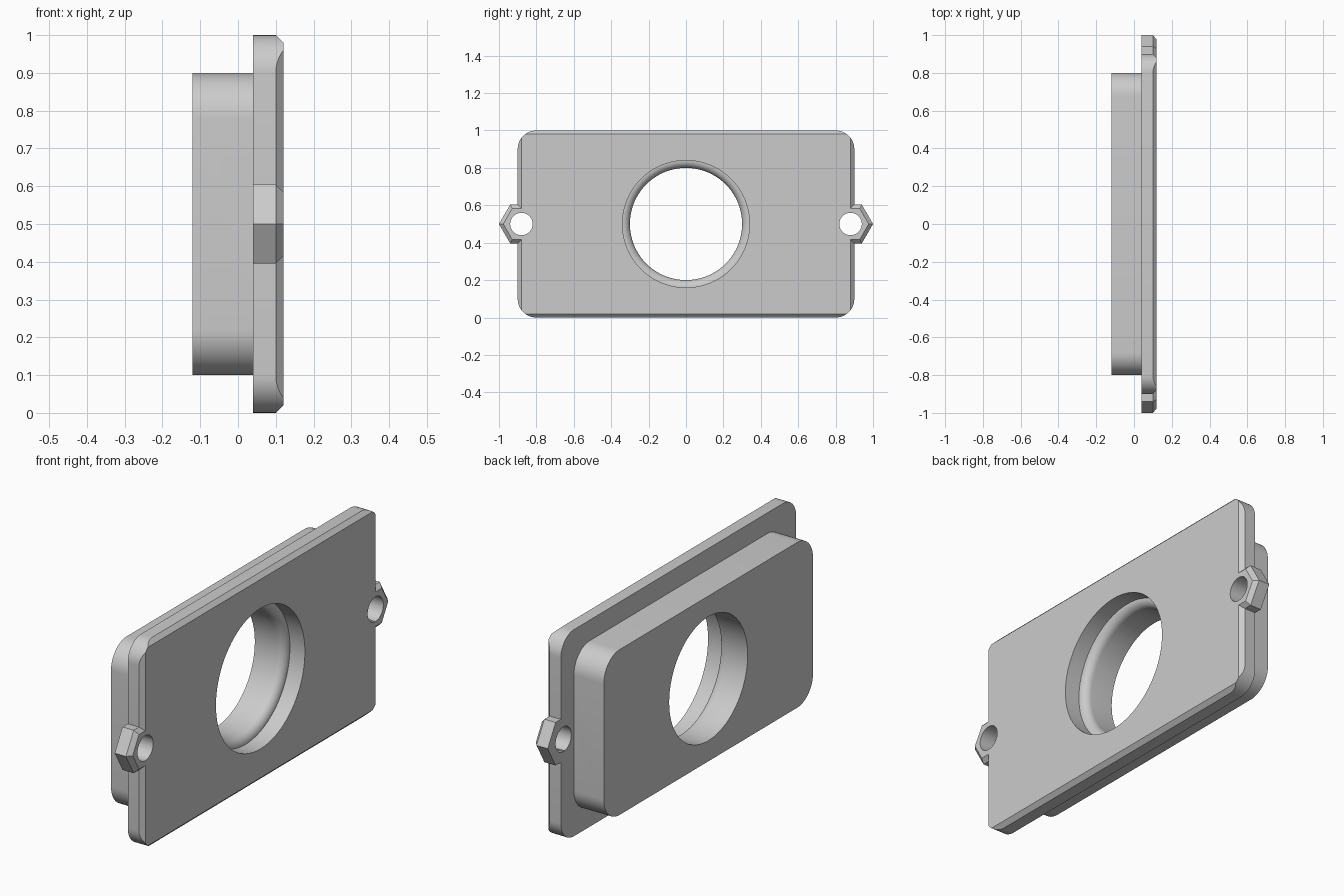
import bpy, bmesh, math
from mathutils import Vector

cube = bpy.data.objects.get("Cube")
if cube:
    bpy.data.objects.remove(cube, do_unlink=True)

BACK, FRONT, CHAMFER, MID_Z = 0.04, 0.12, 0.02, 0.5

grey = bpy.data.materials.new("light grey")
grey.use_nodes = True
grey.diffuse_color = (0.6, 0.6, 0.6, 1)
grey.node_tree.nodes["Principled BSDF"].inputs["Base Color"].default_value = (0.6, 0.6, 0.6, 1)


def finish(bm, name):
    bmesh.ops.remove_doubles(bm, verts=bm.verts, dist=1e-5)
    bmesh.ops.recalc_face_normals(bm, faces=bm.faces)
    mesh = bpy.data.meshes.new(name)
    bm.to_mesh(mesh)
    bm.free()
    mesh.materials.append(grey)
    obj = bpy.data.objects.new(name, mesh)
    bpy.context.collection.objects.link(obj)
    return obj


def prism(name, outline, x0, x1, cuts=()):
    """Extrude a y,z outline along x, then slice off planes (point, normal)."""
    bm = bmesh.new()
    face = bm.faces.new([bm.verts.new((x0, y, z)) for y, z in outline])
    new = bmesh.ops.extrude_face_region(bm, geom=[face])["geom"]
    bmesh.ops.translate(bm, vec=(x1 - x0, 0, 0),
                        verts=[v for v in new if isinstance(v, bmesh.types.BMVert)])
    for point, normal in cuts:
        geom = bm.verts[:] + bm.edges[:] + bm.faces[:]
        bmesh.ops.bisect_plane(bm, geom=geom, plane_co=point, plane_no=normal, clear_outer=True)
        bmesh.ops.holes_fill(bm, edges=[e for e in bm.edges if e.is_boundary])
    return finish(bm, name)


def rounded_rect(half_y, half_z, radius, steps=12):
    points = []
    for i, (sy, sz) in enumerate(((1, 1), (-1, 1), (-1, -1), (1, -1))):
        for k in range(steps + 1):
            a = math.pi / 2 * (i + k / steps)
            points.append((sy * (half_y - radius) + radius * math.cos(a),
                           MID_Z + sz * (half_z - radius) + radius * math.sin(a)))
    return points


def circle(y, radius, count, start=0.0):
    angles = [start + math.tau * k / count for k in range(count)]
    return [(y + radius * math.cos(a), MID_Z + radius * math.sin(a)) for a in angles]


def edge_cut(y, angle, distance):
    """45 degree chamfer plane on the front edge facing the given direction."""
    c, s = math.cos(angle), math.sin(angle)
    point = (FRONT - CHAMFER, y + distance * c, MID_Z + distance * s)
    return point, Vector((1, c, s)).normalized()


def combine(target, other, operation):
    mod = target.modifiers.new(operation.lower(), 'BOOLEAN')
    mod.operation, mod.solver, mod.object = operation, 'EXACT', other
    bpy.context.view_layer.objects.active = target
    bpy.ops.object.modifier_apply(modifier=mod.name)
    bpy.data.objects.remove(other, do_unlink=True)


# Cover plate with chamfered straight front edges
plate_cuts = [edge_cut(0, i * math.pi / 2, 0.5 if i % 2 else 0.9) for i in range(4)]
plate = prism("cover_plate", rounded_rect(0.9, 0.5, 0.1), BACK, FRONT, plate_cuts)

# Raised block behind the plate
combine(plate, prism("rear_block", rounded_rect(0.8, 0.4, 0.12), -0.12, 0.06), 'UNION')

# Hexagonal screw lugs at both ends
LUG_Y, LUG_R = 0.88, 0.12
flat = LUG_R * math.cos(math.pi / 6)
for side in (-1, 1):
    y = side * LUG_Y
    cuts = [edge_cut(y, math.pi / 6 + i * math.pi / 3, flat) for i in range(6)]
    combine(plate, prism("screw_lug", circle(y, LUG_R, 6), BACK, FRONT, cuts), 'UNION')
for side in (-1, 1):
    combine(plate, prism("screw_hole", circle(side * LUG_Y, 0.06, 40), -0.3, 0.3), 'DIFFERENCE')

# Central opening: wide through the plate, rounded lip into the narrower bore
BORE, LIP, SEGMENTS = 0.3, 0.04, 80
profile = [(-0.3, 0), (-0.3, BORE)]
for k in range(9):
    a = math.pi / 2 * k / 8
    profile.append((BACK - LIP + LIP * math.sin(a), BORE + LIP - LIP * math.cos(a)))
profile += [(0.3, BORE + LIP), (0.3, 0)]
bm = bmesh.new()
verts = [bm.verts.new((x, r, 0)) for x, r in profile]
edges = [bm.edges.new(pair) for pair in zip(verts, verts[1:])]
bmesh.ops.spin(bm, geom=verts + edges, cent=(0, 0, 0), axis=(1, 0, 0),
               angle=math.tau, steps=SEGMENTS)
bmesh.ops.translate(bm, verts=bm.verts, vec=(0, 0, MID_Z))
combine(plate, finish(bm, "opening_cutter"), 'DIFFERENCE')

# Smooth round surfaces, keep hard edges
bpy.ops.object.select_all(action='DESELECT')
plate.select_set(True)
bpy.context.view_layer.objects.active = plate
bpy.ops.object.shade_smooth_by_angle(angle=math.radians(30))
